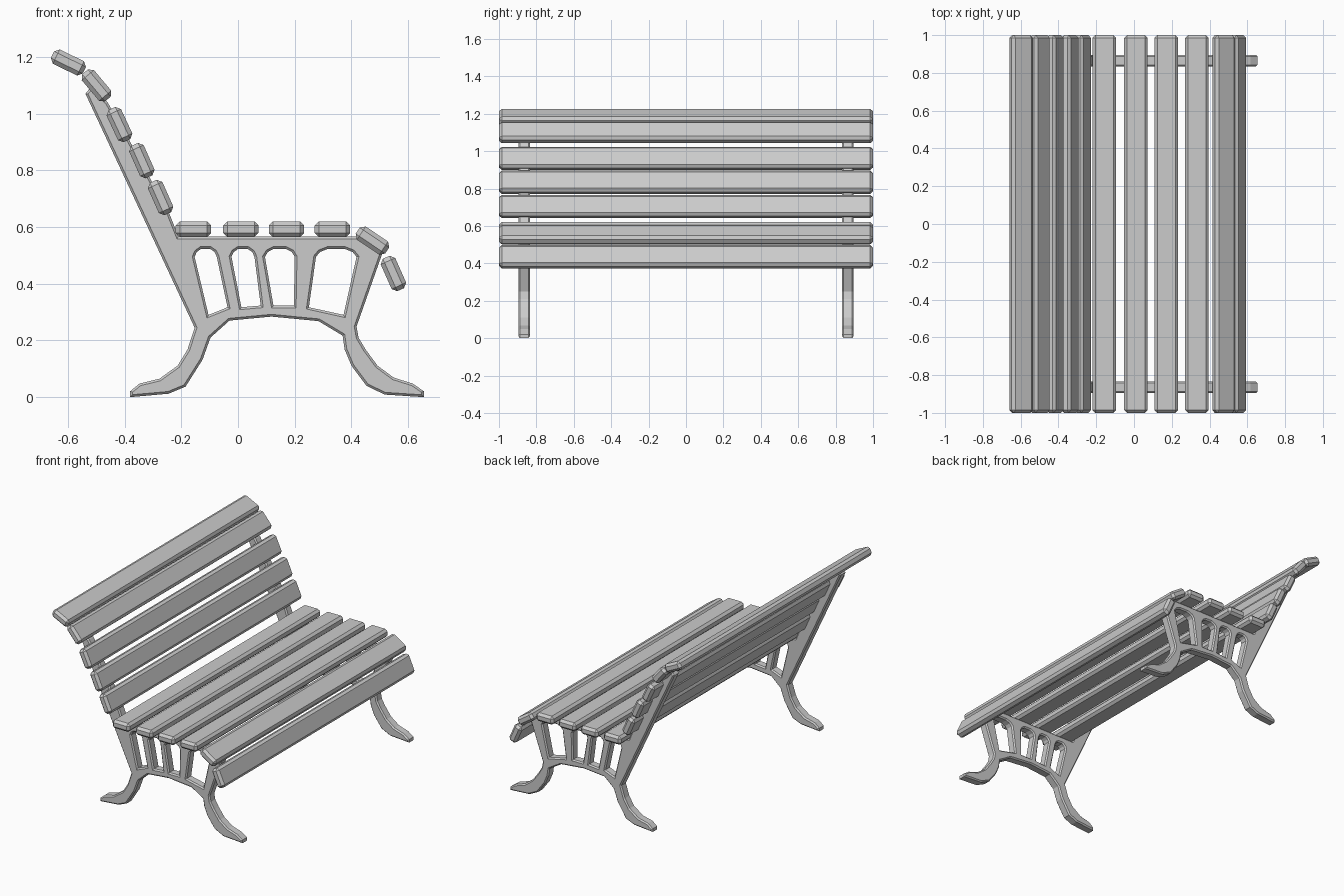
import bpy, bmesh
from math import radians

if "Cube" in bpy.data.objects:
    bpy.data.objects.remove(bpy.data.objects["Cube"])

# Side frame outline (x, z), clockwise from the top of the back rest
OUTLINE = [(-.538, 1.07), (-.52, 1.092), (-.46, 1.04), (-.38, .90), (-.242, .647), (-.21, .566),
           (.418, .566), (.51, .51), (.418, .249), (.425, .21), (.45, .168), (.492, .111),
           (.549, .069), (.616, .048), (.655, .021), (.655, .0), (.517, .009), (.453, .04),
           (.40, .111), (.376, .168), (.369, .217), (.284, .268), (.118, .284), (-.03, .27),
           (-.097, .21), (-.125, .132), (-.185, .037), (-.245, .012), (-.38, .0), (-.38, .021),
           (-.347, .048), (-.277, .065), (-.213, .111), (-.178, .168), (-.153, .245)]

# Openings: top left x, top right x, bottom left (x, z), bottom right (x, z)
OPENINGS = [(-.153, -.075, (-.104, .29), (-.037, .317)),
            (-.023, .058, (.012, .317), (.08, .323)),
            (.095, .2, (.125, .323), (.197, .323)),
            (.275, .418, (.25, .317), (.372, .29))]


def add_loop(curve, points):
    spline = curve.splines.new('POLY')
    spline.points.add(len(points) - 1)
    for p, (x, z) in zip(spline.points, points):
        p.co = (x, z, 0, 1)
    spline.use_cyclic_u = True
    spline.use_smooth = False


def side_frame(name, y):
    bevel = .008
    curve = bpy.data.curves.new(name + "_profile", 'CURVE')
    curve.dimensions = '2D'
    curve.fill_mode = 'BOTH'
    curve.extrude = .03 - bevel
    curve.bevel_depth = bevel
    curve.bevel_resolution = 0
    curve.offset = -bevel
    add_loop(curve, OUTLINE)
    for left, right, bl, br in OPENINGS:
        w = right - left
        add_loop(curve, [bl, (left, .495), (left + .1 * w, .512), (left + .3 * w, .523),
                         (right - .3 * w, .523), (right - .1 * w, .512), (right, .495), br])
    # Turn the profile into a plain mesh
    temp = bpy.data.objects.new(name + "_profile", curve)
    bpy.context.collection.objects.link(temp)
    mesh = bpy.data.meshes.new_from_object(temp.evaluated_get(bpy.context.evaluated_depsgraph_get()))
    bpy.data.objects.remove(temp)
    bm = bmesh.new()
    bm.from_mesh(mesh)
    bmesh.ops.remove_doubles(bm, verts=bm.verts, dist=.0002)
    bmesh.ops.recalc_face_normals(bm, faces=bm.faces)
    bm.to_mesh(mesh)
    bm.free()
    obj = bpy.data.objects.new(name, mesh)
    bpy.context.collection.objects.link(obj)
    obj.rotation_euler.x = radians(90)
    obj.location.y = y


def slat(name, x, z, tilt):
    bm = bmesh.new()
    bmesh.ops.create_cube(bm, size=1)
    bmesh.ops.scale(bm, vec=(.125, 2, .056), verts=bm.verts)
    bmesh.ops.bevel(bm, geom=bm.edges[:], offset=.015, segments=1, affect='EDGES')
    mesh = bpy.data.meshes.new(name)
    bm.to_mesh(mesh)
    bm.free()
    obj = bpy.data.objects.new(name, mesh)
    bpy.context.collection.objects.link(obj)
    obj.location = (x, 0, z)
    obj.rotation_euler.y = radians(tilt)


# Two cast side frames
side_frame("left_side_frame", -.865)
side_frame("right_side_frame", .865)

# Seat slats, the last two roll over the front edge
for i, (x, z, tilt) in enumerate([(-.157, .592, 0), (.01, .592, 0), (.171, .592, 0),
                                  (.333, .592, 0), (.474, .552, 34), (.548, .436, 66)]):
    slat(f"seat_slat_{i + 1}", x, z, tilt)

# Back rest slats, the top two curl backwards
for i, (x, z, tilt) in enumerate([(-.273, .704, 66), (-.339, .834, 66), (-.418, .961, 65),
                                  (-.499, 1.099, 50), (-.598, 1.18, 26)]):
    slat(f"back_slat_{i + 1}", x, z, tilt)
